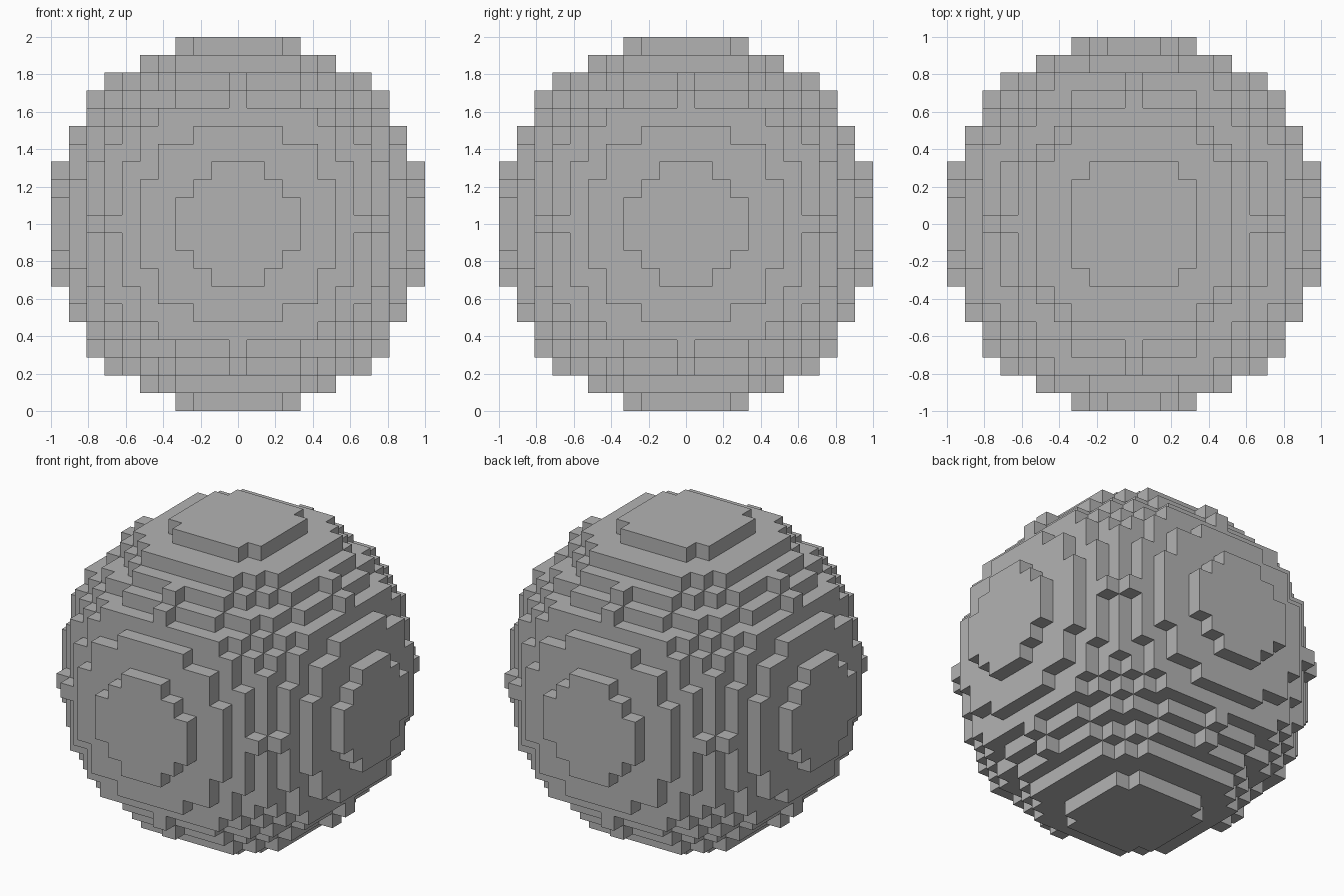
import bpy
import bmesh
from math import radians
from mathutils import Vector

if "Cube" in bpy.data.objects:
    bpy.data.objects.remove(bpy.data.objects["Cube"])

N = 10                      # blocks from the centre to each side
SIZE = 2 / (2 * N + 1)      # edge length of one block
# Squared radius of each round layer, from the equator to the pole
LAYERS = [113, 110, 106, 102, 98, 89, 80, 64, 49, 34, 13]


def filled(x, y, z):
    return abs(z) <= N and x * x + y * y <= LAYERS[abs(z)]


# Grey stone material
stone = bpy.data.materials.new("grey")
stone.use_nodes = True
grey = (0.45, 0.45, 0.45, 1)
stone.diffuse_color = grey
stone.node_tree.nodes["Principled BSDF"].inputs["Base Color"].default_value = grey

# Outer faces of the stacked blocks
bm = bmesh.new()
span = range(-N, N + 1)
for x in span:
    for y in span:
        for z in span:
            if not filled(x, y, z):
                continue
            centre = Vector((x, y, z))
            for axis in range(3):
                for sign in (-1, 1):
                    n = Vector((0, 0, 0))
                    n[axis] = sign
                    if filled(*(int(c) for c in centre + n)):
                        continue
                    u = Vector((0, 0, 0))
                    u[(axis + 1) % 3] = 1
                    v = n.cross(u)
                    corners = [centre + (n + a * u + b * v) / 2
                               for a, b in ((-1, -1), (1, -1), (1, 1), (-1, 1))]
                    bm.faces.new([bm.verts.new(c * SIZE + Vector((0, 0, 1)))
                                  for c in corners])

# Weld the blocks and merge flat areas into clean terraces
bmesh.ops.remove_doubles(bm, verts=bm.verts[:], dist=SIZE / 100)
bmesh.ops.dissolve_limit(bm, angle_limit=radians(1),
                         verts=bm.verts[:], edges=bm.edges[:])

mesh = bpy.data.meshes.new("block_sphere")
bm.to_mesh(mesh)
bm.free()
mesh.materials.append(stone)
sphere = bpy.data.objects.new("block_sphere", mesh)
bpy.context.collection.objects.link(sphere)
